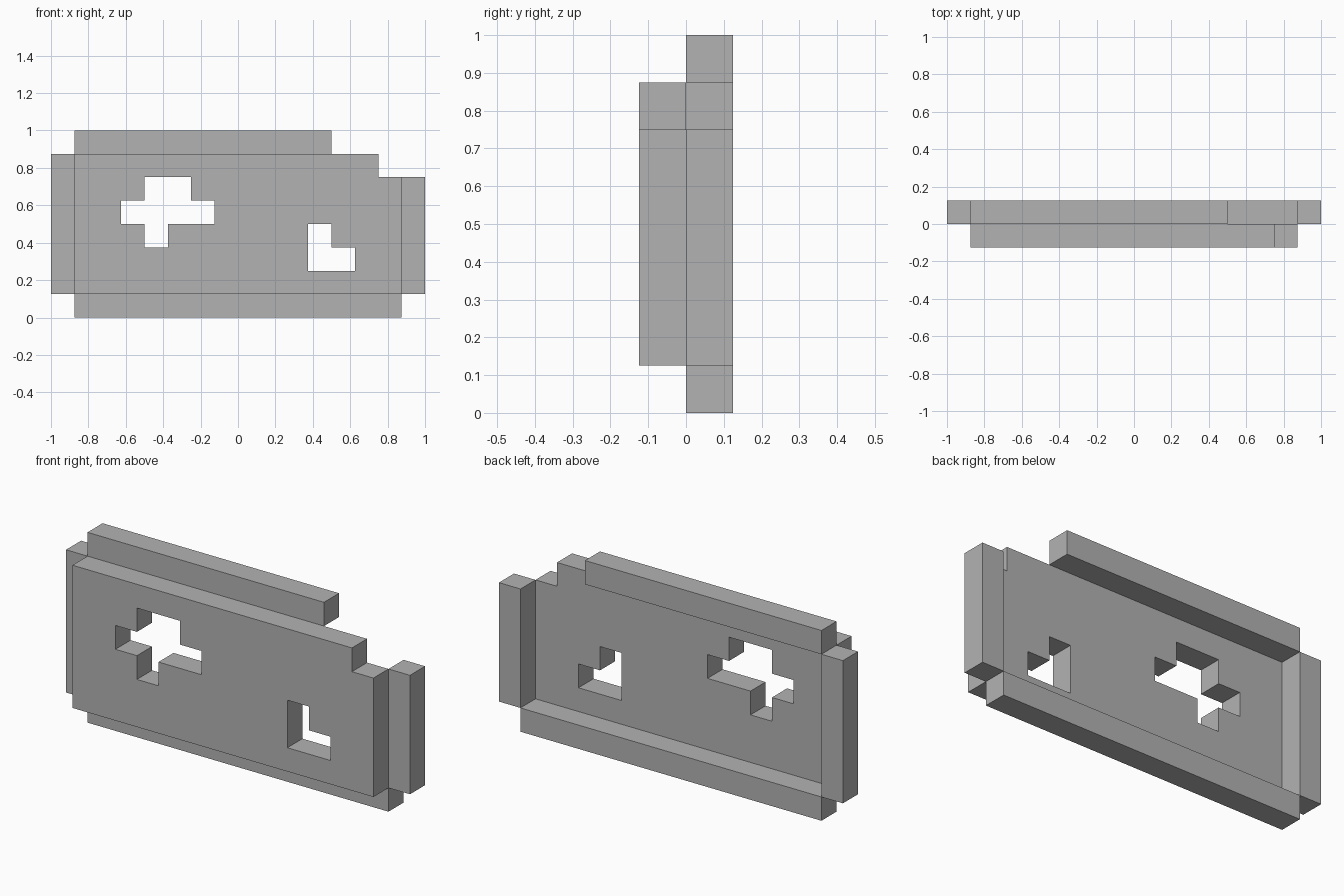
import bpy
import bmesh
from mathutils import Vector

cube = bpy.data.objects.get("Cube")
if cube:
    bpy.data.objects.remove(cube, do_unlink=True)

U = 0.125  # one block

grey = bpy.data.materials.new("plain grey")
grey.use_nodes = True
colour = (0.45, 0.45, 0.45, 1)
grey.diffuse_color = colour
grey.node_tree.nodes["Principled BSDF"].inputs["Base Color"].default_value = colour


def finish(name, bm):
    bmesh.ops.recalc_face_normals(bm, faces=bm.faces[:])
    mesh = bpy.data.meshes.new(name)
    bm.to_mesh(mesh)
    bm.free()
    mesh.materials.append(grey)
    obj = bpy.data.objects.new(name, mesh)
    bpy.context.collection.objects.link(obj)


def bar(name, x0, x1, z0, z1):
    """Rim bar behind the panel, with limits in blocks."""
    bm = bmesh.new()
    bmesh.ops.create_cube(bm, size=1)
    bmesh.ops.scale(bm, verts=bm.verts, vec=((x1 - x0) * U, U, (z1 - z0) * U))
    bmesh.ops.translate(bm, verts=bm.verts,
                        vec=((x0 + x1) * U / 2, U / 2, (z0 + z1) * U / 2))
    finish(name, bm)


# Front panel: block pattern from the top row down, with two cut-outs
pattern = [
    "#############.",
    "###..#########",
    "##....########",
    "###.######.###",
    "##########..##",
    "##############",
]
bm = bmesh.new()
for row, line in enumerate(pattern):
    for col, mark in enumerate(line):
        if mark == "#":
            x, z = col - 7, 6 - row
            corners = ((x, z), (x + 1, z), (x + 1, z + 1), (x, z + 1))
            bm.faces.new([bm.verts.new(Vector((a, -1, b)) * U) for a, b in corners])
bmesh.ops.remove_doubles(bm, verts=bm.verts[:], dist=U / 100)
extruded = bmesh.ops.extrude_face_region(bm, geom=bm.faces[:], use_keep_orig=True)
bmesh.ops.translate(bm, vec=(0, U, 0),
                    verts=[v for v in extruded["geom"] if isinstance(v, bmesh.types.BMVert)])
bmesh.ops.recalc_face_normals(bm, faces=bm.faces[:])
bmesh.ops.dissolve_limit(bm, angle_limit=0.01, verts=bm.verts[:], edges=bm.edges[:])
finish("front_panel", bm)

# Rim bars
bar("top_bar", -7, 4, 7, 8)
bar("bottom_bar", -7, 7, 0, 1)
bar("right_bar", -8, -7, 1, 7)
bar("left_bar", 7, 8, 1, 6)
